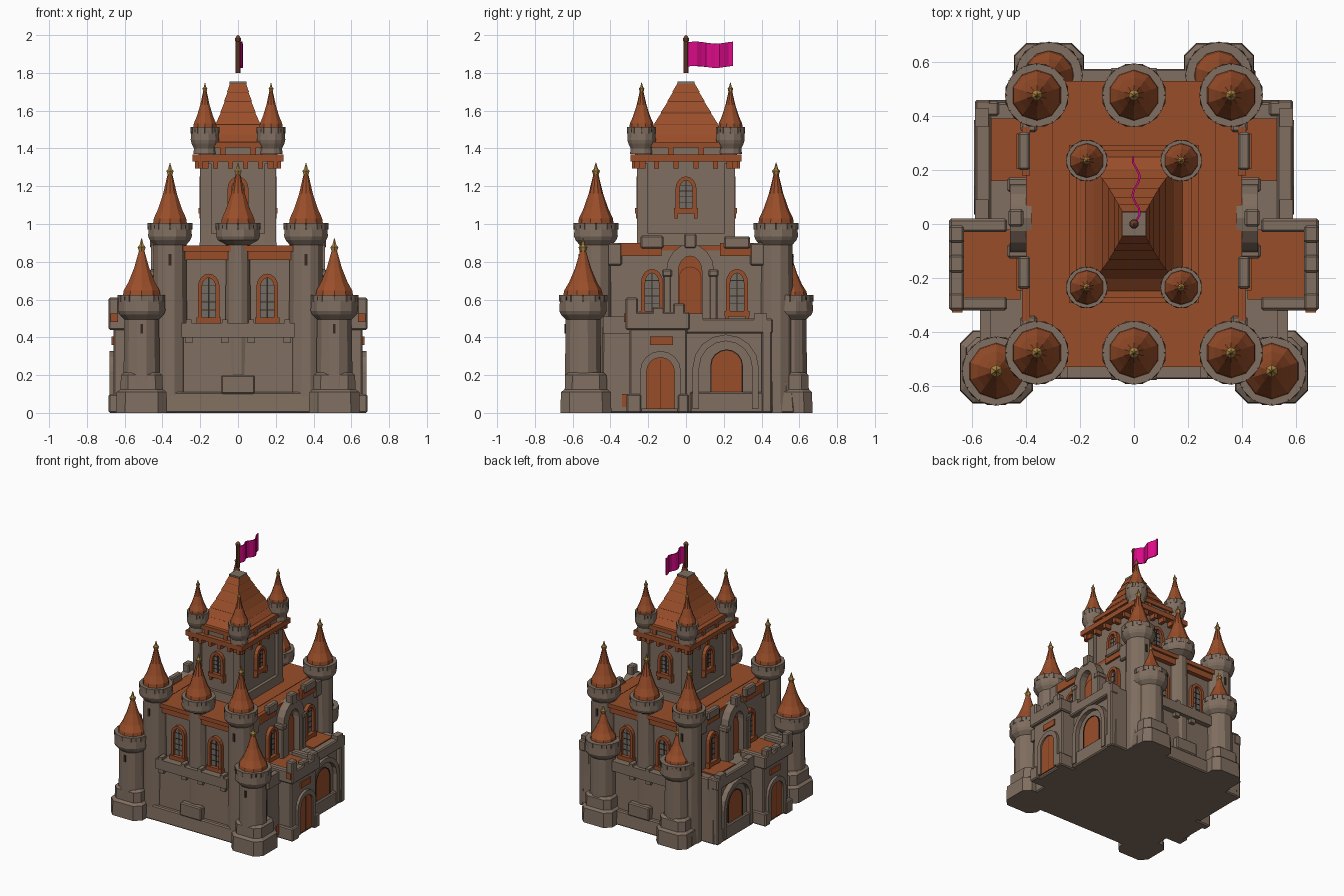
import bpy, bmesh, math
from math import pi, sin, cos

if "Cube" in bpy.data.objects:
    bpy.data.objects.remove(bpy.data.objects["Cube"])

COLS = {"stone": (0.215, 0.156, 0.117), "roof_orange": (0.32, 0.076, 0.023), "roof_seam": (0.15, 0.036, 0.014),
        "flag_magenta": (0.72, 0.003, 0.25), "gold": (0.40, 0.23, 0.055), "glass_grey": (0.17, 0.15, 0.13),
        "dark_brown": (0.035, 0.022, 0.015), "pole_wood": (0.17, 0.05, 0.025)}
mats, order = [], list(COLS)
for n, c in COLS.items():
    m = bpy.data.materials.new(n)
    m.diffuse_color = (*c, 1)
    m.use_nodes = True
    m.node_tree.nodes["Principled BSDF"].inputs["Base Color"].default_value = m.diffuse_color
    mats.append(m)
parts = {}


def loft(name, rings, mat):
    """Capped skin through rings of 3D points, gathered into the named part."""
    if name not in parts:
        parts[name] = bmesh.new()
    bm, mi, n = parts[name], order.index(mat), len(rings[0])
    vs = [[bm.verts.new(p) for p in r] for r in rings]
    fs = [bm.faces.new(vs[0][::-1]), bm.faces.new(vs[-1])]
    for a, b in zip(vs, vs[1:]):
        fs += [bm.faces.new((a[i], a[(i + 1) % n], b[(i + 1) % n], b[i])) for i in range(n)]
    for f in fs:
        f.material_index = mi


def box(name, x0, x1, y0, y1, z0, z1, mat="stone", t=0):
    loft(name, [[(x0 + d, y0 + d, z), (x1 - d, y0 + d, z), (x1 - d, y1 - d, z), (x0 + d, y1 - d, z)]
                for z, d in ((z0, 0), (z1, t))], mat)


def sbox(name, s, x0, x1, *r, **k):
    """Box on the right side (s=1) or mirrored to the left (s=-1)."""
    box(name, min(s * x0, s * x1), max(s * x0, s * x1), *r, **k)


def lathe(name, x, y, prof, mat, n=12):
    loft(name, [[(x + r * cos(2 * pi * (i + .5) / n), y + r * sin(2 * pi * (i + .5) / n), z)
                 for i in range(n)] for r, z in prof], mat)


def chamfered(name, x, y, prof, mat):
    """Square pier with cut corners."""
    loft(name, [[(x + h * u, y + h * v, z) for u, v in ((1, -.65), (1, .65), (.65, 1), (-.65, 1), (-1, .65),
                 (-1, -.65), (-.65, -1), (.65, -1))] for h, z in prof], mat)


def frame_pt(o, a, u, w, z):
    return (o[0] + w * cos(a) - u * sin(a), o[1] + w * sin(a) + u * cos(a), z)


def slab(name, o, a, pts, w0, w1, mat):
    """Outline (u, z) extruded outward from a wall facing angle a."""
    loft(name, [[frame_pt(o, a, u, w, z) for u, z in pts] for w in (w0, w1)], mat)


def arch_pts(hw, z0, zs, rise, n=8):
    return [(hw, z0)] + [(hw * cos(pi * i / n), zs + rise * sin(pi * i / n)) for i in range(n + 1)] + [(-hw, z0)]


def arch(name, o, a, hw, z0, zs, th, depth, mat, fill, rise=None, fdepth=.008):
    rise = rise or hw
    inner, outer = arch_pts(hw, z0, zs, rise), arch_pts(hw + th, z0, zs, rise + th)
    slab(name, o, a, outer + inner[::-1], -.02, depth, mat)
    slab(name, o, a, inner, -.02, fdepth, fill)


def rect(u0, u1, z0, z1):
    return [(u0, z0), (u1, z0), (u1, z1), (u0, z1)]


def window(name, o, a, z0, z1, hw=.032):
    arch(name, o, a, hw, z0, z1 - hw * 1.4 - .02, .022, .028, "roof_orange", "glass_grey", hw * 1.4)
    slab(name, o, a, rect(-.003, .003, z0, z1 - .022), 0, .012, "dark_brown")
    for k in range(1, 5):
        z = z0 + (z1 - z0) * k / 5.5
        slab(name, o, a, rect(-hw, hw, z, z + .004), 0, .011, "dark_brown")
    slab(name, o, a, rect(-hw - .03, hw + .03, z0 - .025, z0 + .005), -.02, .035, "roof_orange")
    for u in (-hw - .018, hw + .018):
        slab(name, o, a, rect(u - .01, u + .01, z0 - .05, z0 - .02), -.02, .03, "roof_orange")


def tower(name, x, y, z0, rs, rh, zh, zt, rc, hc):
    """Round shaft, flared battlement head, concave cone roof and gold finial."""
    lathe(name, x, y, [(rs * 1.06, z0), (rs, zh - .025), (rh * .93, zh), (rh, zh + .02), (rh * .97, zt - .012)], "stone")
    for k in range(12):
        a = 2 * pi * (k + .5) / 12
        slab(name, (x, y), a, rect(-rh * .24, rh * .24, zt - .03, zt + .004), rh * .7, rh * .96, "stone")
    for k in range(8):
        slab(name, (x, y), k * pi / 4, rect(-.004, .004, zt - .025, zt - .004), rh * .9, rh * .975, "dark_brown")
    lathe(name + "_roof", x, y, [(rc * 1.08, zt - .02), (rc, zt + .03 * hc / .27), (rc * .73, zt + hc * .3),
                                 (rc * .42, zt + hc * .6), (rc * .13, zt + hc)], "roof_orange", 10)
    g, z = rc * .24, zt + hc
    lathe(name + "_finial", x, y, [(g * .6, z - .015), (g, z + rc * .12), (g * .5, z + rc * .25), (.001, z + rc * .62)], "gold", 6)


# lower body, plinth and upper hall
box("plinth", -.45, .45, -.575, .575, 0, .11, t=.008)
box("lower_walls", -.56, .56, -.45, .46, 0, .49, t=.01)
box("lower_walls", -.44, .44, -.54, .54, 0, .42, t=.01)
box("upper_hall", -.4, .4, -.48, .48, .4, .86)
box("hall_roof", -.4, .4, -.53, .53, .855, .885, "roof_orange")
for s in (-1, 1):
    sbox("roof_seams", s, .3, .304, -.45, .4, .88, .887, mat="roof_seam")
    for y0, y1 in ((-.36, -.13), (.18, .36)):
        sbox("roof_beams", s, .385, .415, y0, y1, .83, .9, mat="roof_orange")
    for y0, y1, z in ((-.24, -.12, .94), (.2, .34, .935)):
        sbox("roof_parapet", s, .385, .43, y0, y1, .87, z)
    for y in (-.42, .34):
        sbox("roof_parapet", s, .36, .42, y, y + .08, .78, .9)

# front and back: sloping ledge, corbels, windows, centre buttress
for s in (-1, 1):
    a = s * pi / 2
    slab("wall_ledge", (0, s * .48), a, rect(-.3, .3, .4, .475), 0, .09, "stone")
    slab("hall_cornice", (0, s * .48), a, rect(-.32, .32, .81, .87), 0, .035, "roof_orange")
    slab("centre_buttress", (0, s * .48), a, rect(-.09, .09, .1, .2), 0, .098, "stone")
    for x in (-.26, -.07, .07, .26):
        slab("ledge_corbels", (x, s * .48), a, rect(-.02, .02, .37, .41), 0, .08, "stone")
        slab("ledge_corbels", (x, s * .48), a, rect(-.015, .015, .47, .495), .03, .09, "stone")
    for x in (-.155, .155):
        window("hall_windows", (x, s * .48), a, .5, .735, .036)

# towers
for s in (-1, 1):
    for x in (-.36, 0, .36):
        tower("tall_tower", x, s * .477, 0 if x else .15, .09 if x else .066, .12, .915, 1.0, .09, .27)
        if x:
            slab("tower_slits", (x, s * .477), s * pi / 2, rect(-.008, .008, .78, .84), .08, .092, "dark_brown")
    tower("front_low_tower", s * .51, -.545, .1, .095, .13, .52, .62, .1, .245)
    chamfered("front_tower_base", s * .51, -.53, [(.135, 0), (.132, .11), (.112, .125), (.11, .2), (.09, .215)], "stone")
    slab("tower_slits", (s * .51, -.545), -pi / 2, rect(-.007, .007, .42, .47), .085, .099, "dark_brown")
    tower("back_low_tower", s * .315, .55, .1, .09, .127, .52, .62, .088, .2)
    chamfered("back_tower_base", s * .315, .54, [(.13, 0), (.127, .11), (.11, .125), (.108, .2), (.09, .215)], "stone")
    for y in (-.235, .235):
        tower("keep_turret", s * .175, y, 1.37, .06, .078, 1.425, 1.51, .062, .2)

# both sides: gatehouse, side wing, dormer
for s in (-1, 1):
    a = 0 if s > 0 else pi
    sbox("gatehouse", s, .4, .685, -.315, -.235, 0, .1)
    sbox("gatehouse", s, .4, .685, -.045, .015, 0, .1)
    sbox("gatehouse", s, .4, .66, -.3, .005, 0, .49)
    sbox("gatehouse_floor", s, .42, .64, -.28, -.02, .48, .505, mat="roof_orange")
    sbox("gatehouse_floor", s, .635, .675, -.328, -.3, .48, .525, mat="roof_orange")
    sbox("gatehouse_parapet", s, .63, .685, -.32, .02, .44, .535)
    for y in (-.32, -.03):
        sbox("gatehouse_parapet", s, .47, .68, y, y + .05, .44, .535)
    for y, h in ((-.32, .61), (-.18, .56), (-.07, .58)):
        sbox("gatehouse_parapet", s, .63, .685, y, y + .065, .5, h)
    arch("gate_door", (s * .66, -.135), a, .073, .02, .22, .035, .02, "stone", "roof_orange")
    slab("gate_door", (s * .66, -.135), a, rect(-.002, .002, .02, .28), 0, .01, "roof_seam")
    slab("gate_plaque", (s * .66, -.13), a, rect(-.06, .06, .36, .405), 0, .009, "roof_orange")
    sbox("side_wing", s, .4, .585, .02, .45, 0, .11)
    sbox("side_wing", s, .5, .59, .4, .455, 0, .5)
    sbox("side_wing", s, .53, .59, .0, .46, .42, .5)
    sbox("side_wing_floor", s, .4, .53, .16, .39, .48, .5, mat="roof_orange")
    sbox("side_parapet", s, .53, .57, -.44, -.3, .42, .51)
    for y in (.02, .36):
        sbox("side_parapet", s, .54, .59, y, y + .07, .49, .525)
    arch("wing_arch", (s * .553, .21), a, .14, .02, .24, .035, .04, "stone", "stone")
    arch("wing_door", (s * .56, .215), a, .08, .1, .25, .006, .012, "dark_brown", "roof_orange")
    sbox("low_red_panel", s, .55, .566, -.34, -.29, .03, .1, mat="roof_orange")
    for y in (-.18, .27):
        window("hall_windows", (s * .4, y), a, .535, .76, .036)
    yo = .022 * s  # keeps the dormer mirrored
    arch("dormer", (s * .4, .022), a, .062, .49, .75, .065, .06, "stone", "roof_orange", .08)
    slab("dormer", (s * .4, .022), a, arch_pts(.06, .49, .72, .055), 0, .014, "roof_seam")
    slab("dormer", (s * .4, .022), a, arch_pts(.055, .49, .72, .05), 0, .02, "roof_orange")
    for y in (-.1, .145):
        sbox("dormer_posts", s, .39, .465, y - .022, y + .022, .48, .74)
        sbox("dormer_posts", s, .39, .47, y - .027, y + .027, .72, .76)
    sbox("dormer_posts", s, .41, .465, -.01, .055, .87, .95)

# keep: recessed walls between corner posts
box("keep_walls", -.175, .175, -.235, .235, .87, 1.4)
box("keep_walls", -.205, .205, -.262, .262, .87, .95, t=.006)
for x in (-.17, .17):
    for y in (-.23, .23):
        box("keep_corner_posts", x - .03, x + .03, y - .03, y + .03, .87, 1.32)
for a, d in ((0, .175), (pi / 2, .235), (pi, .175), (-pi / 2, .235)):
    window("keep_windows", (d * cos(a), d * sin(a)), a, 1.08, 1.25, .034)
    w = .26 if d < .2 else .2
    for k in range(6):
        u = w * (k / 2.5 - 1)
        slab("keep_brackets", (d * cos(a), d * sin(a)), a, rect(u - .013, u + .013, 1.295, 1.35), -.02, .052, "roof_orange")
box("keep_gallery", -.24, .24, -.293, .293, 1.33, 1.368, "roof_orange")
box("keep_upper_wall", -.2, .2, -.26, .26, 1.36, 1.42)
for s in (-1, 1):
    for k in (-.08, .08):
        sbox("keep_gallery", s, .19, .21, k - .015, k + .015, 1.36, 1.42, mat="roof_orange")
        box("keep_gallery", k - .015, k + .015, s * .26 - .01, s * .26 + .01, 1.36, 1.42, "roof_orange")
box("keep_eaves", -.215, .215, -.275, .275, 1.405, 1.435, "roof_orange")

# keep roof in overlapping courses with a stone cap
lv = [(1.43, .18, .25), (1.475, .145, .2), (1.53, .115, .165), (1.59, .09, .13), (1.65, .07, .095), (1.7, .054, .068), (1.745, .042, .045)]
for (z0, x0, y0), (z1, x1, y1) in zip(lv, lv[1:]):
    loft("keep_roof", [[(-x, -y, z), (x, -y, z), (x, y, z), (-x, y, z)]
                       for x, y, z in ((x0 + .004, y0 + .004, z0), (x1, y1, z1))], "roof_orange")
    box("keep_roof_seams", -x1 - .002, x1 + .002, -y1 - .002, y1 + .002, z1 - .004, z1, "roof_seam")
box("keep_roof_cap", -.045, .045, -.045, .045, 1.74, 1.755)

# flag
lathe("flag_pole", 0, 0, [(.013, 1.8), (.013, 1.965), (.018, 1.97), (.016, 1.985), (.002, 2.0)], "pole_wood", 8)
wave = [(.008 + .014 * sin(i * 1.15), .01 + .24 * i / 10) for i in range(11)]
loft("flag", [[(x - .004, y, z + .006 * sin(y * 30)) for x, y in wave] + [(x + .004, y, z + .006 * sin(y * 30)) for x, y in wave[::-1]]
              for z in (1.832, 1.96)], "flag_magenta")

# turn the gathered parts into objects
for name, bm in parts.items():
    bmesh.ops.recalc_face_normals(bm, faces=bm.faces)
    me = bpy.data.meshes.new(name)
    bm.to_mesh(me)
    bm.free()
    for m in mats:
        me.materials.append(m)
    ob = bpy.data.objects.new(name, me)
    bpy.context.collection.objects.link(ob)
    if name in ("plinth", "lower_walls", "gatehouse", "gatehouse_parapet", "side_wing", "roof_parapet", "centre_buttress", "dormer_posts"):
        b = ob.modifiers.new("worn_edges", "BEVEL")
        b.width, b.segments = .008, 1
